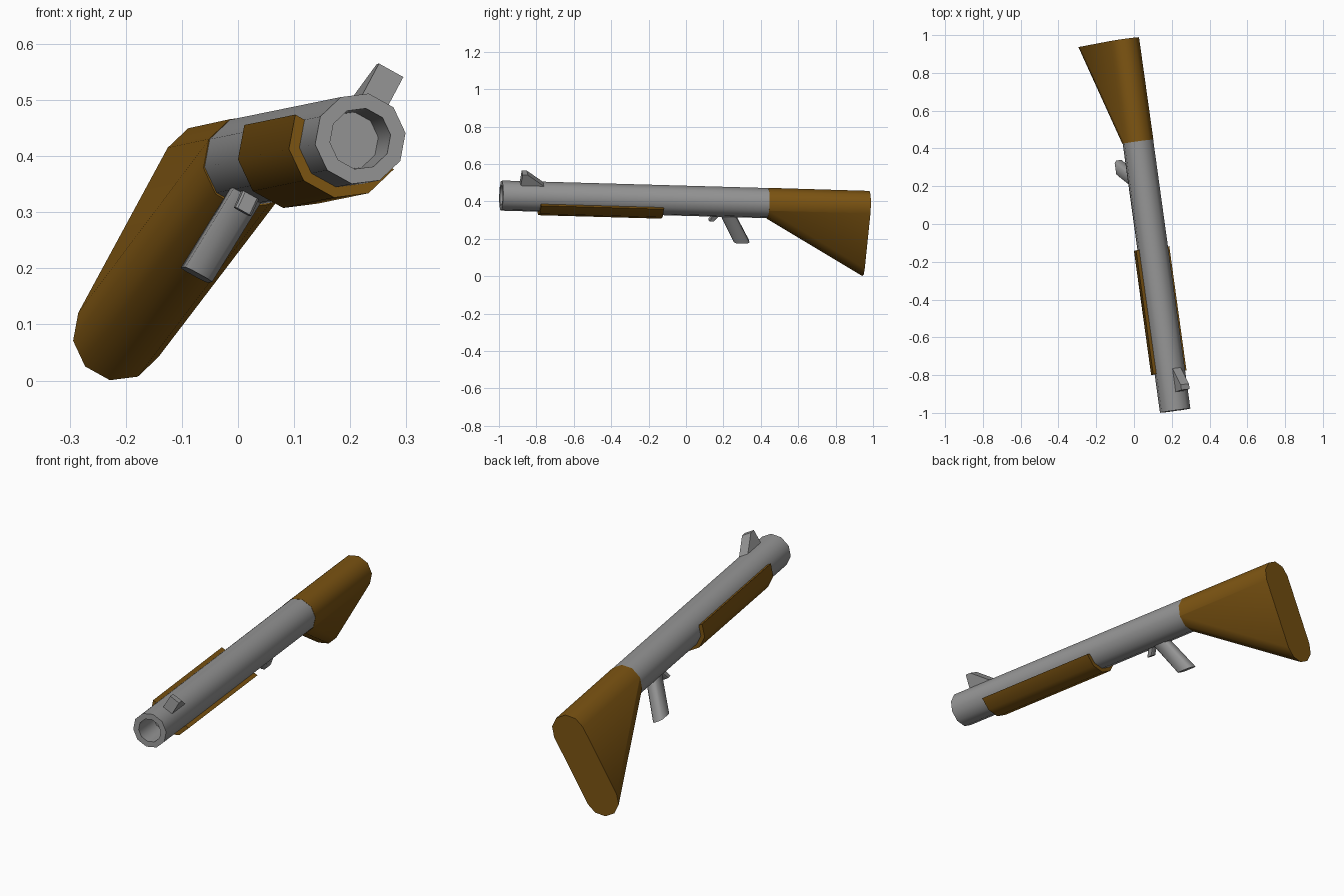
import bpy, bmesh, math
from mathutils import Matrix, Vector

if "Cube" in bpy.data.objects:
    bpy.data.objects.remove(bpy.data.objects["Cube"])

# Gun frame: local Y runs muzzle -> butt, local Z is the gun's own "up" (rolled)
muzzle = Vector((0.218, -0.988, 0.431))
axis = Vector((-0.137, 0.990, -0.028)).normalized()
up = Vector((0.485, 0.0, 0.875))
up = (up - axis * up.dot(axis)).normalized()
side = axis.cross(up)
FRAME = Matrix((side, axis, up)).transposed().to_4x4()
FRAME.translation = muzzle
R = 0.082


def material(name, rgb):
    m = bpy.data.materials.new(name)
    m.diffuse_color = (*rgb, 1)
    m.use_nodes = True
    m.node_tree.nodes["Principled BSDF"].inputs["Base Color"].default_value = m.diffuse_color
    return m


metal = material("grey_metal", (0.30, 0.30, 0.30))
wood = material("brown_wood", (0.205, 0.09, 0.006))


def loft(name, rings, mat, close=False, angle=40):
    """Skin equal-length rings; cap both ends, or join last ring to first."""
    bm = bmesh.new()
    vs = [[bm.verts.new(p) for p in ring] for ring in rings]
    n = len(rings[0])
    pairs = list(zip(vs, vs[1:]))
    if close:
        pairs.append((vs[-1], vs[0]))
    for a, b in pairs:
        for i in range(n):
            j = (i + 1) % n
            bm.faces.new((a[i], a[j], b[j], b[i]))
    if not close:
        bm.faces.new(vs[0])
        bm.faces.new(vs[-1])
    bmesh.ops.recalc_face_normals(bm, faces=bm.faces)
    me = bpy.data.meshes.new(name)
    bm.to_mesh(me)
    bm.free()
    me.materials.append(mat)
    ob = bpy.data.objects.new(name, me)
    bpy.context.collection.objects.link(ob)
    ob.matrix_world = FRAME
    bpy.ops.object.select_all(action='DESELECT')
    ob.select_set(True)
    bpy.context.view_layer.objects.active = ob
    bpy.ops.object.shade_smooth_by_angle(angle=math.radians(angle))
    return ob


def capsule(y, r, drop=0.0):
    """Ten-sided ring, split at the sides so the lower half can drop."""
    steps = range(0, 181, 36)
    pts = []
    for base, dz in ((0, 0.0), (180, -drop)):
        for k in range(5 if not drop else 6):
            t = math.radians(base + 36 * k)
            pts.append((r * math.cos(t), y, r * math.sin(t) + dz))
    return pts


def decagon(y, r):
    return [(r * math.cos(math.pi * i / 5), y, r * math.sin(math.pi * i / 5)) for i in range(10)]


def stock_ring(y, r, drop):
    """Upper and lower half decagons, twelve points."""
    pts = []
    for base, dz in ((0, 0.0), (180, -drop)):
        for k in range(6):
            t = math.radians(base + 36 * k)
            pts.append((r * math.cos(t), y, r * math.sin(t) + dz))
    return pts


def box_ring(cy, z, w, length, c):
    """Chamfered rectangle lying across the gun at height z."""
    a, b = w / 2, length / 2
    xy = [(a, b - c), (a - c, b), (c - a, b), (-a, b - c),
          (-a, c - b), (c - a, -b), (a - c, -b), (a, c - b)]
    return [(x, cy + y, z) for x, y in xy]


# Barrel and receiver tube with hollow muzzle
loft("barrel", [decagon(0.14, 0.052), decagon(0, 0.055), decagon(0, R), decagon(1.442, R)], metal)

# Wooden butt stock, deepening towards the rear
loft("stock", [stock_ring(1.438, R + 0.001, 0.002), stock_ring(1.985, R, 0.336)], wood)

# Wooden fore-end: half shell under the barrel
profile = [(r, y) for r, y in ((0.080, 0.205), (0.101, 0.205), (0.101, 0.868), (0.080, 0.868))]
shell = []
for k in range(6):
    t = math.radians(180 + 36 * k)
    shell.append([(r * math.cos(t), y, r * math.sin(t)) for r, y in profile])
loft("fore_end", shell, wood)

# Slanted grip and small trigger
loft("grip", [box_ring(1.222, -0.06, 0.055, 0.08, 0.012),
              box_ring(1.318, -0.235, 0.055, 0.085, 0.012)], metal, angle=50)
loft("trigger", [box_ring(1.175, -0.065, 0.032, 0.035, 0.004),
                 box_ring(1.145, -0.112, 0.032, 0.03, 0.004)], metal)

# Front sight wedge
wedge = ((0.095, 0.06), (0.100, 0.143), (0.128, 0.143), (0.225, 0.075), (0.225, 0.06))
loft("front_sight", [[(x, y, z) for y, z in wedge] for x in (-0.024, 0.026)], metal, angle=30)
